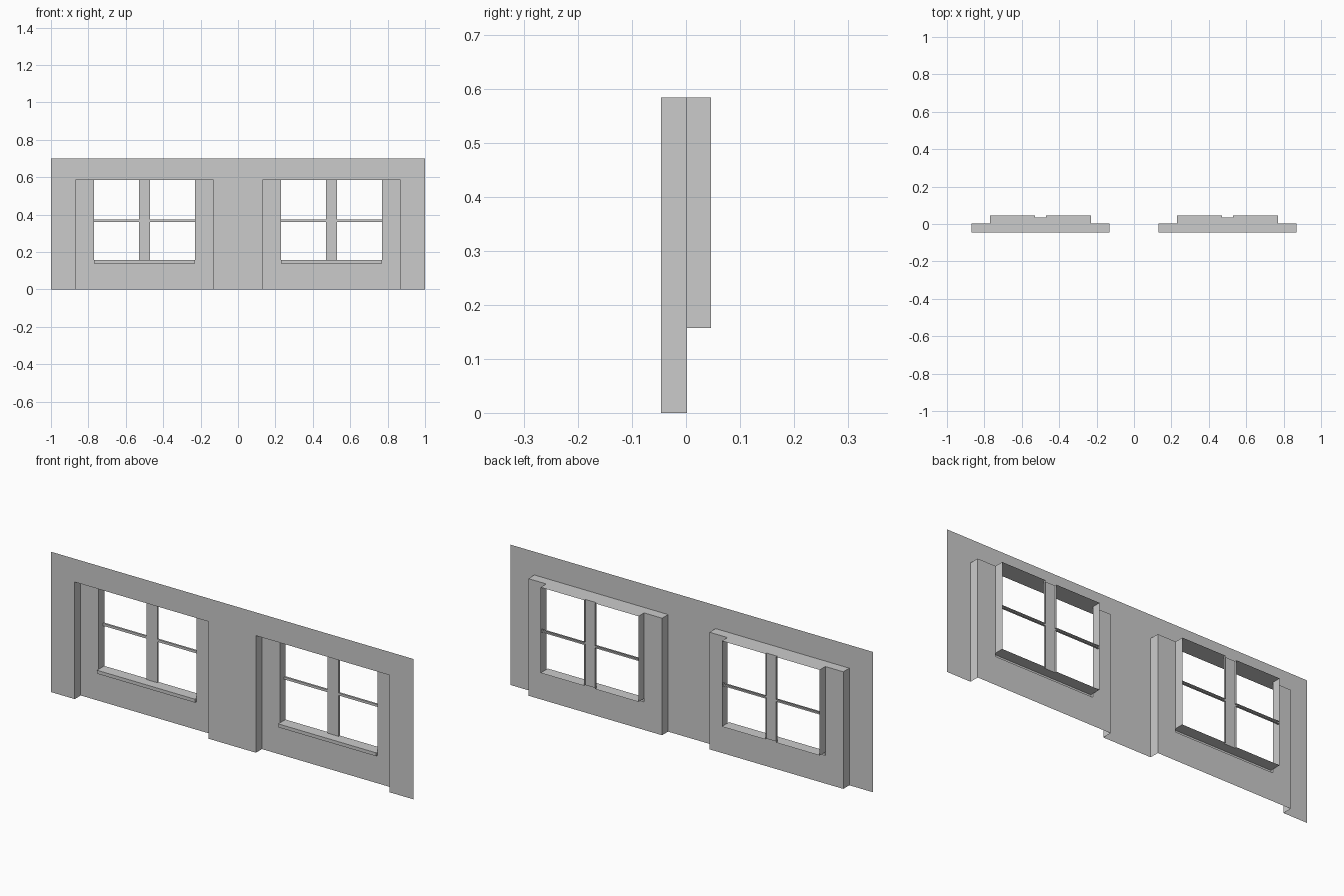
import bpy, bmesh

if "Cube" in bpy.data.objects:
    bpy.data.objects.remove(bpy.data.objects["Cube"])

# depth layers, front to back
WALL, BAY, BAR, BACK = -0.046, 0.0015, 0.036, 0.046
SILL = -0.011
# heights
TOP, HEAD, SILL_TOP, SILL_BOT = 0.70, 0.584, 0.157, 0.14
BAR_LO, BAR_HI = 0.361, 0.373
# half widths about each bay centre
BAY_W, WIN_W, MUL_W = 0.369, 0.27, 0.03


def panel(bm, outline, y):
    """Front-facing flat panel from an x-z outline."""
    f = bm.faces.new([bm.verts.new((x, y, z)) for x, z in outline])
    f.normal_update()
    if f.normal.y > 0:
        f.normal_flip()


def rect(bm, axis, at, r1, r2, sign):
    """Rectangle across an axis; r1, r2 are ranges on the other two axes."""
    pts = []
    for a, b in ((r1[0], r2[0]), (r1[1], r2[0]), (r1[1], r2[1]), (r1[0], r2[1])):
        p = [a, b]
        p.insert(axis, at)
        pts.append(bm.verts.new(p))
    f = bm.faces.new(pts)
    f.normal_update()
    if f.normal[axis] * sign < 0:
        f.normal_flip()


def finish(bm, name):
    bmesh.ops.remove_doubles(bm, verts=bm.verts, dist=1e-5)
    me = bpy.data.meshes.new(name)
    bm.to_mesh(me)
    bm.free()
    bpy.context.collection.objects.link(bpy.data.objects.new(name, me))


# thin wall sheet with two bay openings cut up from the floor
bm = bmesh.new()
outline = [(-1, TOP), (-1, 0)]
for c in (-0.5, 0.5):
    l, r = c - BAY_W, c + BAY_W
    outline += [(l, 0), (l, HEAD), (r, HEAD), (r, 0)]
panel(bm, outline + [(1, 0), (1, TOP)], WALL)
finish(bm, "wall")

for side, c in (("left", -0.5), ("right", 0.5)):
    bl, br, wl, wr = c - BAY_W, c + BAY_W, c - WIN_W, c + WIN_W
    ml, mr = c - MUL_W, c + MUL_W

    # recessed bay: U-shaped back, cheeks and head
    bm = bmesh.new()
    panel(bm, [(bl, 0), (br, 0), (br, HEAD), (wr, HEAD), (wr, SILL_BOT),
               (wl, SILL_BOT), (wl, HEAD), (bl, HEAD)], BAY)
    rect(bm, 0, bl, (WALL, BAY), (0, HEAD), 1)
    rect(bm, 0, br, (WALL, BAY), (0, HEAD), -1)
    rect(bm, 2, HEAD, (bl, br), (WALL, BAY), -1)
    finish(bm, side + "_bay")

    # window reveal running back from the bay
    bm = bmesh.new()
    for x, s in ((wl, 1), (wr, -1)):
        rect(bm, 0, x, (BAY, BACK), (SILL_TOP, HEAD), s)
    for z, s in ((SILL_TOP, 1), (HEAD, -1)):
        rect(bm, 2, z, (wl, wr), (BAY, BAR), s)
        for span in ((wl, ml), (mr, wr)):
            rect(bm, 2, z, span, (BAR, BACK), s)
    finish(bm, side + "_window_reveal")

    # projecting sill, hollow behind
    bm = bmesh.new()
    rect(bm, 1, SILL, (wl, wr), (SILL_BOT, SILL_TOP), -1)
    rect(bm, 2, SILL_TOP, (wl, wr), (SILL, BAY), 1)
    rect(bm, 2, SILL_BOT, (wl, wr), (SILL, BAY), -1)
    rect(bm, 0, wl, (SILL, BAY), (SILL_BOT, SILL_TOP), -1)
    rect(bm, 0, wr, (SILL, BAY), (SILL_BOT, SILL_TOP), 1)
    finish(bm, side + "_sill")

    # mullion and glazing bars, open channels at the back
    bm = bmesh.new()
    rect(bm, 1, BAR, (ml, mr), (SILL_TOP, HEAD), -1)
    for x, s in ((ml, -1), (mr, 1)):
        for span in ((SILL_TOP, BAR_LO), (BAR_HI, HEAD)):
            rect(bm, 0, x, (BAR, BACK), span, s)
    for span in ((wl, ml), (mr, wr)):
        rect(bm, 1, BAR, span, (BAR_LO, BAR_HI), -1)
        rect(bm, 2, BAR_LO, span, (BAR, BACK), -1)
        rect(bm, 2, BAR_HI, span, (BAR, BACK), 1)
    finish(bm, side + "_window_bars")
